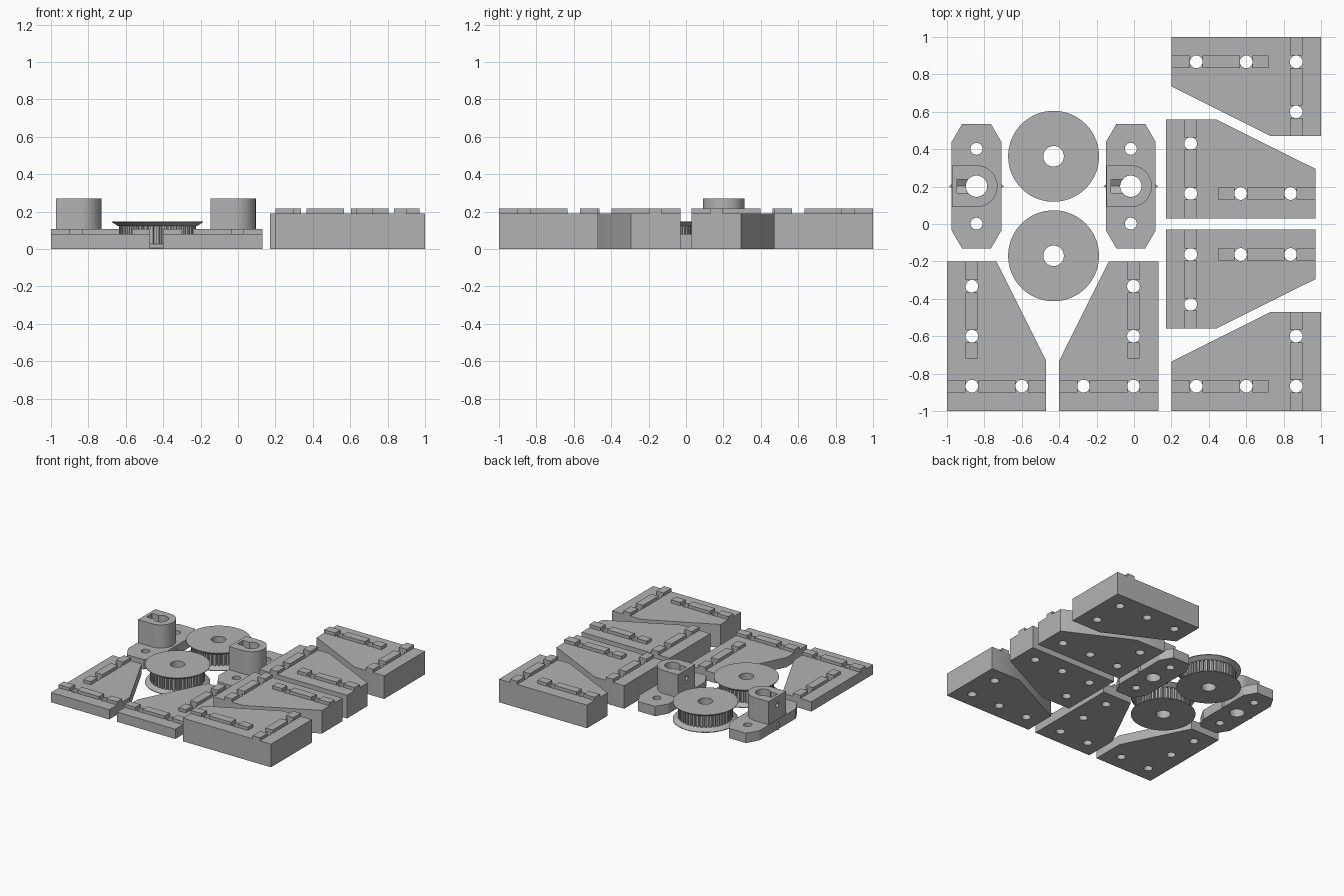
import bpy, bmesh, math
from mathutils import Matrix, Vector

cube = bpy.data.objects.get("Cube")
if cube:
    bpy.data.objects.remove(cube, do_unlink=True)

grey = bpy.data.materials.new("plain grey")
grey.use_nodes = True
GREY = (0.45, 0.45, 0.45, 1)
grey.diffuse_color = GREY
grey.node_tree.nodes["Principled BSDF"].inputs["Base Color"].default_value = GREY


def add_prism(bm, pts, z0, z1):
    """Extrude a flat outline between two heights."""
    face = bm.faces.new([bm.verts.new((x, y, z0)) for x, y in pts])
    new = bmesh.ops.extrude_face_region(bm, geom=[face])["geom"]
    verts = [g for g in new if isinstance(g, bmesh.types.BMVert)]
    bmesh.ops.translate(bm, verts=verts, vec=(0, 0, z1 - z0))


def rect(x0, x1, y0, y1):
    return [(x0, y0), (x1, y0), (x1, y1), (x0, y1)]


def circle(x, y, r, n=32, start=0.0, sweep=2 * math.pi):
    return [(x + r * math.cos(start + sweep * i / n),
             y + r * math.sin(start + sweep * i / n)) for i in range(n)]


def finish(bm, name, smooth=True):
    bmesh.ops.recalc_face_normals(bm, faces=bm.faces)
    mesh = bpy.data.meshes.new(name)
    bm.to_mesh(mesh)
    bm.free()
    mesh.materials.append(grey)
    obj = bpy.data.objects.new(name, mesh)
    bpy.context.collection.objects.link(obj)
    return obj


def prisms(name, parts):
    bm = bmesh.new()
    for pts, z0, z1 in parts:
        add_prism(bm, pts, z0, z1)
    return finish(bm, name)


def activate(obj):
    bpy.ops.object.select_all(action='DESELECT')
    obj.select_set(True)
    bpy.context.view_layer.objects.active = obj


def combine(obj, other, operation):
    """Apply a boolean and discard the helper."""
    other.hide_render = True
    mod = obj.modifiers.new("cut", 'BOOLEAN')
    mod.operation, mod.object, mod.solver = operation, other, 'EXACT'
    activate(obj)
    bpy.ops.object.modifier_apply(modifier=mod.name)
    bpy.data.objects.remove(other, do_unlink=True)


def smooth(obj):
    activate(obj)
    bpy.ops.object.shade_smooth_by_angle(angle=math.radians(30))


# Corner brackets: u runs along the long leg, v along the short leg
OUTLINE = [(0, 0), (0.8, 0), (0.8, 0.265), (0.268, 0.53), (0, 0.53)]
HOLES = [(0.133, 0.133), (0.4, 0.133), (0.667, 0.133), (0.133, 0.4)]
LONG_RIB = [(0.28, 0.367), (0.433, 0.634), (0.7, 0.8)]
SHORT_RIB = [(0, 0.1), (0.166, 0.367), (0.433, 0.53)]
RIB = (0.1, 0.166)


def bracket(name, corner, u_dir, v_dir, height):
    def place(pts):
        return [tuple(Vector(corner) + u * Vector(u_dir) + v * Vector(v_dir)) for u, v in pts]

    body = prisms(name + "_plate", [(place(OUTLINE), 0, height)])
    holes = [(circle(*place([h])[0], 0.034), -0.1, 0.4) for h in HOLES]
    combine(body, prisms("hole_cutter", holes), 'DIFFERENCE')
    smooth(body)
    ribs = [rect(a, b, *RIB) for a, b in LONG_RIB]
    ribs += [rect(*RIB, a, b) for a, b in SHORT_RIB]
    prisms(name + "_ribs", [(place(r), height, height + 0.026) for r in ribs])


THICK, THIN = 0.19, 0.08
bracket("front_right_bracket", (1, -1), (-1, 0), (0, 1), THICK)
bracket("back_right_bracket", (1, 1), (-1, 0), (0, -1), THICK)
bracket("inner_back_bracket", (0.17, 0.03), (1, 0), (0, 1), THICK)
bracket("inner_front_bracket", (0.17, -0.03), (1, 0), (0, -1), THICK)
bracket("thin_left_bracket", (-1, -1), (0, 1), (1, 0), THIN)
bracket("thin_middle_bracket", (0.13, -1), (0, 1), (-1, 0), THIN)


# Toothed pulleys: a spun flange profile with a ring of teeth
def pulley(name, x, y):
    bore, core, lip, edge = 0.055, 0.185, 0.21, 0.243
    profile = [(bore, 0), (edge, 0), (edge, 0.005), (lip, 0.026), (core, 0.026),
               (core, 0.122), (lip, 0.122), (edge, 0.143), (edge, 0.148), (bore, 0.148)]
    bm = bmesh.new()
    verts = [bm.verts.new((r, 0, z)) for r, z in profile]
    edges = [bm.edges.new((verts[i], verts[(i + 1) % len(verts)])) for i in range(len(verts))]
    bmesh.ops.spin(bm, geom=verts + edges, axis=(0, 0, 1), cent=(0, 0, 0),
                   angle=2 * math.pi, steps=72)
    bmesh.ops.remove_doubles(bm, verts=bm.verts, dist=0.0001)
    bmesh.ops.translate(bm, verts=bm.verts, vec=(x, y, 0))
    smooth(finish(bm, name))

    bm = bmesh.new()
    count = 40
    for i in range(count):
        before = len(bm.verts)
        add_prism(bm, [(0.18, -0.010), (0.205, -0.008), (0.205, 0.008), (0.18, 0.010)], 0.026, 0.122)
        bm.verts.ensure_lookup_table()
        turn = Matrix.Translation((x, y, 0)) @ Matrix.Rotation(2 * math.pi * i / count, 4, 'Z')
        bmesh.ops.transform(bm, matrix=turn, verts=bm.verts[before:])
    finish(bm, name + "_teeth")


pulley("back_pulley", -0.43, 0.362)
pulley("front_pulley", -0.43, -0.17)


# Shaft holders: chamfered foot, D-shaped boss, bore, nut slot and screw hole
def holder(name, x, y):
    w, d, cw, cd = 0.133, 0.333, 0.077, 0.237
    foot = [(x + a, y + b) for a, b in
            [(-w, -cd), (-cw, -d), (cw, -d), (w, -cd), (w, cd), (cw, d), (-cw, d), (-w, cd)]]
    body = prisms(name, [(foot, 0, 0.08)])
    r = 0.112
    boss = circle(x, y, r, 32, -math.pi / 2, math.pi)
    boss += [(x, y + r), (x - 0.13, y + r), (x - 0.13, y - r)]
    combine(body, prisms("boss", [(boss, 0.04, 0.27)]), 'UNION')

    bores = [(circle(x, y, 0.057, 48), -0.1, 0.4)]
    bores += [(circle(x, y + s * 0.2, 0.032), -0.1, 0.4) for s in (-1, 1)]
    combine(body, prisms("bore_cutter", bores), 'DIFFERENCE')

    # Nut slot with a V-shaped floor, extruded along x
    def sideways(cutter):
        cutter.data.transform(Matrix(((0, 0, 1, 0), (1, 0, 0, 0), (0, 1, 0, 0), (0, 0, 0, 1))))
        return cutter

    slot = [(y - 0.037, 0.4), (y - 0.037, 0.18), (y, 0.158), (y + 0.037, 0.18), (y + 0.037, 0.4)]
    combine(body, sideways(prisms("slot_cutter", [(slot, x - 0.105, x - 0.045)])), 'DIFFERENCE')
    screw = circle(y, 0.2, 0.018, 24)
    combine(body, sideways(prisms("screw_cutter", [(screw, x - 0.2, x - 0.07)])), 'DIFFERENCE')
    smooth(body)

    # Small pointed nibs on both sides of the foot
    nibs = [([(x + s * w, y - 0.01), (x + s * (w + 0.013), y), (x + s * w, y + 0.01)], 0, 0.06)
            for s in (-1, 1)]
    prisms(name + "_nibs", nibs)


holder("left_shaft_holder", -0.842, 0.202)
holder("middle_shaft_holder", -0.017, 0.202)
